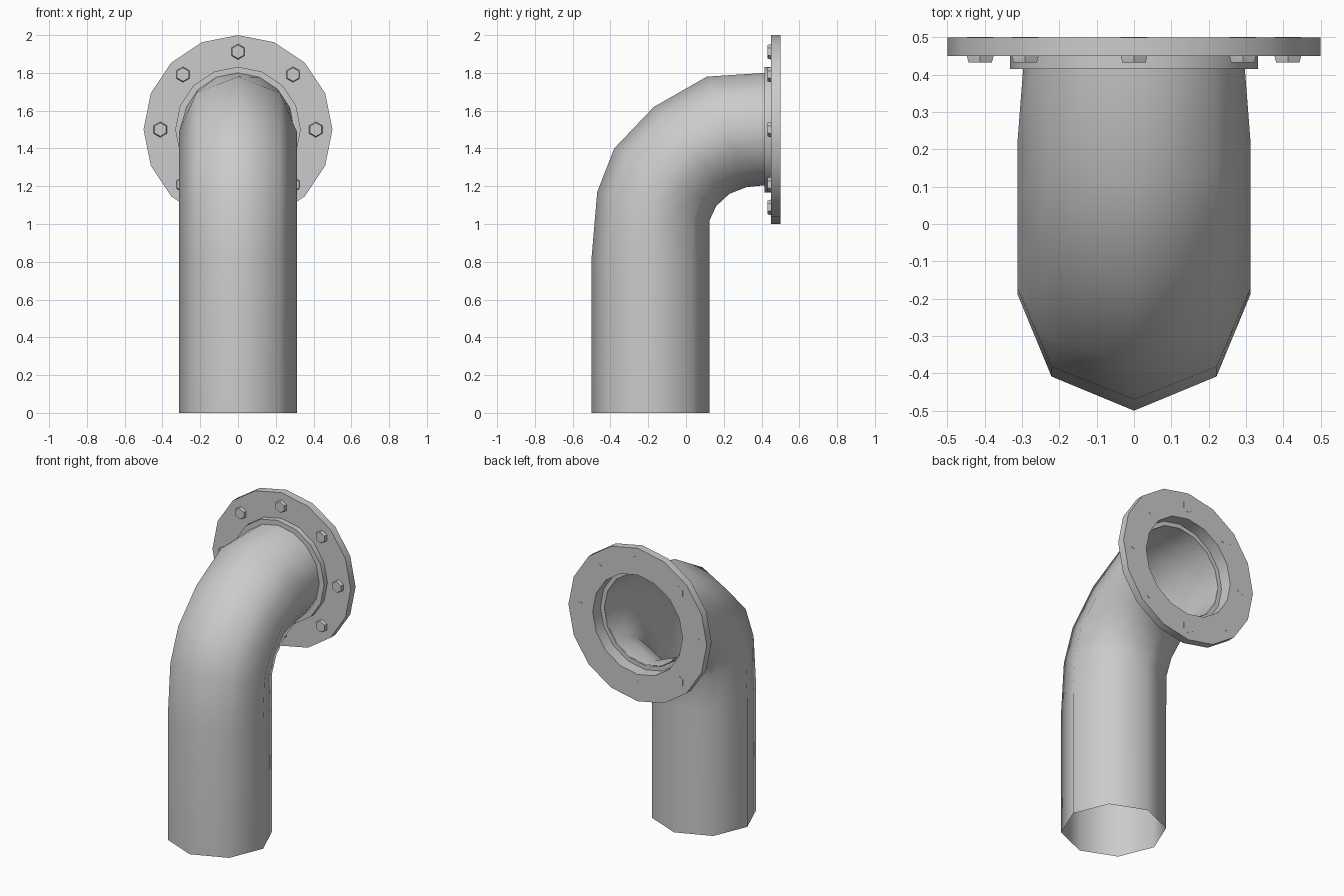
import bpy, math
from mathutils import Vector

if "Cube" in bpy.data.objects:
    bpy.data.objects.remove(bpy.data.objects["Cube"])

N = 16
X = Vector((1, 0, 0))


def loft(name, rings, closed=False, angle=60):
    """Skin a list of equal-sized vertex rings."""
    n = len(rings[0])
    verts = [v for r in rings for v in r]
    count = len(rings)
    faces = []
    for k in range(count if closed else count - 1):
        a, b = k * n, ((k + 1) % count) * n
        for i in range(n):
            j = (i + 1) % n
            faces.append((a + i, a + j, b + j, b + i))
    me = bpy.data.meshes.new(name)
    me.from_pydata(verts, [], faces)
    me.update()
    ob = bpy.data.objects.new(name, me)
    bpy.context.collection.objects.link(ob)
    bpy.ops.object.select_all(action='DESELECT')
    ob.select_set(True)
    bpy.context.view_layer.objects.active = ob
    bpy.ops.object.shade_smooth_by_angle(angle=math.radians(angle))
    return ob


def ring(center, up, rx, octagon=False):
    """16-point ring; octagon puts every second point on an edge middle."""
    pts = []
    for i in range(N):
        t = i * math.tau / N
        s = math.cos(math.pi / 8) if octagon and i % 2 else 1
        pts.append(center + (up * math.cos(t) + X * rx * math.sin(t)) * s)
    return pts


# Pipe elbow: outer and inner bend points (y, z) of each ring
bend = [((-.5, 0), (.125, 0)), ((-.5, .82), (.125, .82)),
        ((-.47, 1.17), (.125, 1.02)), ((-.38, 1.40), (.16, 1.095)),
        ((-.17, 1.62), (.23, 1.16)), ((.11, 1.78), (.32, 1.195)),
        ((.415, 1.80), (.415, 1.205))]
rings = []
for k, (o, i) in enumerate(bend):
    o, i = Vector((0, *o)), Vector((0, *i))
    last = k == len(bend) - 1
    rings.append(ring((o + i) / 2, (o - i) / 2, .297 if last else .3125, not last))
loft("pipe_elbow", rings)

# Flange with stepped collar: (radius, y) profile revolved around the outlet
profile = [(.297, .415), (.332, .415), (.332, .45), (.5, .45),
           (.5, .5), (.325, .5), (.325, .42), (.297, .42)]
loft("flange", [ring(Vector((0, y, 1.5)), Vector((0, 0, r)), r) for r, y in profile],
     closed=True, angle=40)

# Eight hex bolts through the flange
for b in range(8):
    a = b * math.tau / 8
    cx, cz = .412 * math.sin(a), 1.5 + .412 * math.cos(a)
    hexes = []
    for r, y in ((.0005, .432), (.036, .432), (.041, .45), (.041, .501), (.0005, .501)):
        hexes.append([Vector((cx + r * math.sin(t), y, cz + r * math.cos(t)))
                      for t in (i * math.tau / 6 for i in range(6))])
    loft("bolt_%d" % (b + 1), hexes, angle=30)
